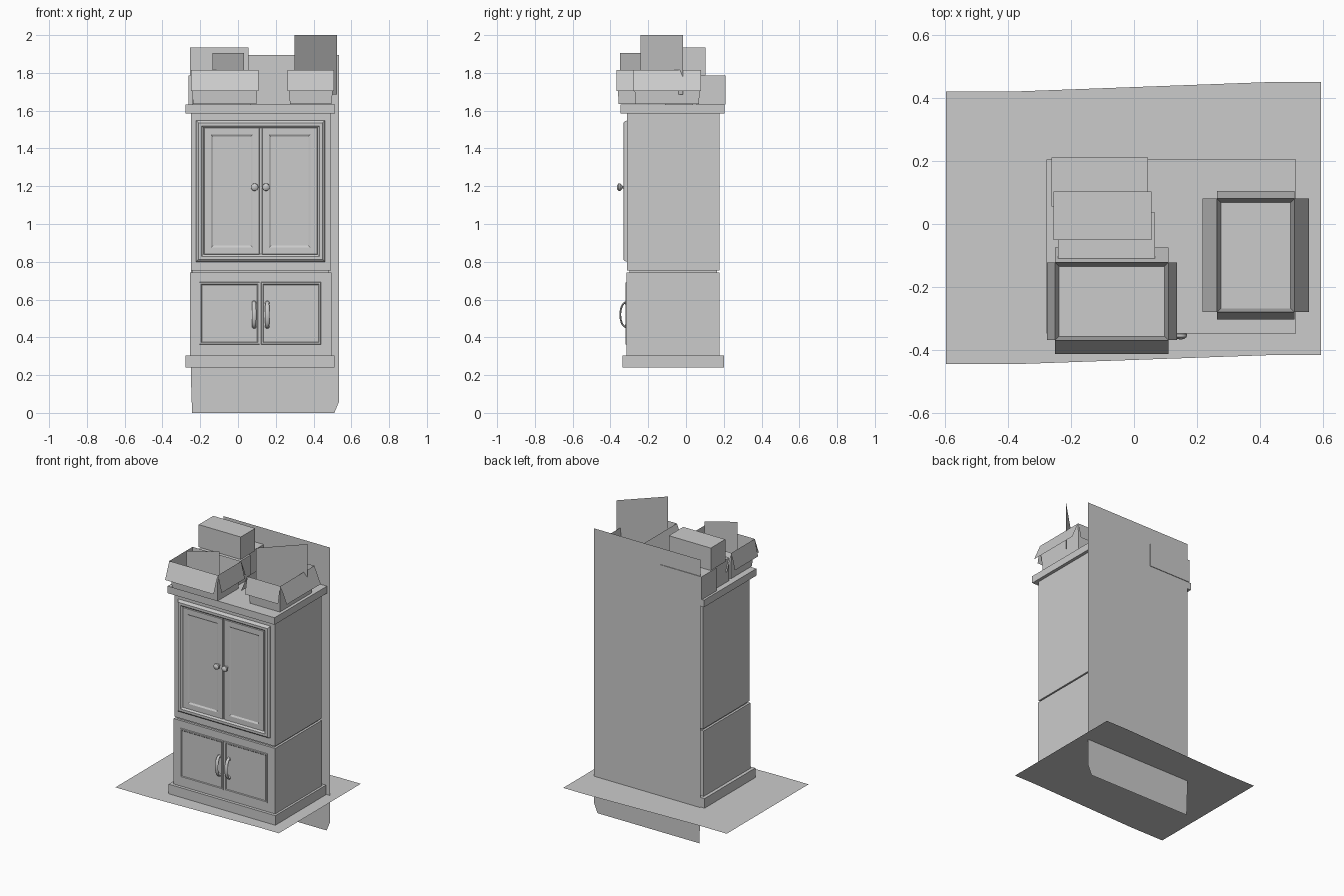
import bpy, bmesh, math
from mathutils import Vector

if "Cube" in bpy.data.objects:
    bpy.data.objects.remove(bpy.data.objects["Cube"])

grey = bpy.data.materials.new("plain_grey")
grey.diffuse_color = (0.6, 0.6, 0.6, 1)
grey.use_nodes = True
grey.node_tree.nodes["Principled BSDF"].inputs["Base Color"].default_value = grey.diffuse_color


def mesh_object(name, verts, faces, fix_normals=True):
    me = bpy.data.meshes.new(name)
    me.from_pydata(verts, [], faces)
    if fix_normals:
        bm = bmesh.new()
        bm.from_mesh(me)
        bmesh.ops.recalc_face_normals(bm, faces=bm.faces)
        bm.to_mesh(me)
        bm.free()
    ob = bpy.data.objects.new(name, me)
    bpy.context.collection.objects.link(ob)
    me.materials.append(grey)
    return ob


def box(name, x, y, z):
    v = [(a, b, c) for a in x for b in y for c in z]
    f = [(0, 1, 3, 2), (4, 6, 7, 5), (0, 4, 5, 1), (2, 3, 7, 6), (0, 2, 6, 4), (1, 5, 7, 3)]
    return mesh_object(name, v, f)


def sheet(name, points):
    return mesh_object(name, points, [tuple(range(len(points)))], False)


def stepped_panel(name, x, z, steps):
    """Front panel made of nested rectangles: (inset, y) per step."""
    v, f = [], []
    for d, y in steps:
        v += [(x[0] + d, y, z[0] + d), (x[1] - d, y, z[0] + d),
              (x[1] - d, y, z[1] - d), (x[0] + d, y, z[1] - d)]
    for i in range(len(steps) - 1):
        for k in range(4):
            a, b = i * 4 + k, i * 4 + (k + 1) % 4
            f.append((a, b, b + 4, a + 4))
    n = len(v)
    f.append((n - 4, n - 3, n - 2, n - 1))
    return mesh_object(name, v, f, False)


def smooth(ob):
    bpy.ops.object.select_all(action='DESELECT')
    ob.select_set(True)
    bpy.context.view_layer.objects.active = ob
    bpy.ops.object.shade_smooth_by_angle(angle=math.radians(40))


def open_box(name, x, y, flap, z0=1.635, z1=1.815, zf=1.705, taper=0.012):
    """Open carton; flap = outward reach of left, right, front, back flaps."""
    t = taper
    lo = [(x[0] + t, y[0] + t), (x[1] - t, y[0] + t), (x[1] - t, y[1] - t), (x[0] + t, y[1] - t)]
    hi = [(x[0], y[0]), (x[1], y[0]), (x[1], y[1]), (x[0], y[1])]
    v = [(a, b, z0) for a, b in lo] + [(a, b, z1) for a, b in hi]
    f = [(0, 3, 2, 1)] + [(k, (k + 1) % 4, (k + 1) % 4 + 4, k + 4) for k in range(4)]
    l, r, fr, bk = flap
    moves = [(0, -fr), (r, 0), (0, bk), (-l, 0)]
    for k, (dx, dy) in enumerate(moves):
        a, b = hi[k], hi[(k + 1) % 4]
        n = len(v)
        v += [(a[0] + dx, a[1] + dy, zf), (b[0] + dx, b[1] + dy, zf)]
        f.append((4 + k, n, n + 1, 4 + (k + 1) % 4))
    return mesh_object(name, v, f, False)


# Floor and back wall sheets
sheet("floor", [(-.595, -.443, .24), (-.35, -.443, .24), (.44, -.415, .24), (.592, -.415, .24),
                (.592, .45, .24), (.44, .45, .24), (-.37, .42, .24), (-.595, .42, .24)])
sheet("back_wall", [(-.243, .206, 0), (.51, .206, 0), (.535, .206, .06),
                    (.535, .206, 1.895), (-.25, .206, 1.895), (-.25, .206, .21)])

# Cabinet carcass
box("base_plinth", (-.277, .51), (-.335, .20), (.241, .305))
box("lower_body", (-.255, .495), (-.315, .177), (.305, .742))
box("body_gap", (-.24, .48), (-.30, .165), (.742, .754))
box("upper_body", (-.25, .492), (-.312, .177), (.754, 1.585))
box("crown_top", (-.277, .513), (-.347, .205), (1.585, 1.632))

# Upper door surround and its two doors
stepped_panel("upper_door_frame", (-.222, .46), (.80, 1.548),
              [(0, -.312), (.004, -.324), (.012, -.331), (.028, -.331), (.036, -.324), (.04, -.318)])
for side, x in (("left", (-.18, .115)), ("right", (.127, .42))):
    stepped_panel("upper_door_" + side, x, (.838, 1.51),
                  [(0, -.318), (.003, -.326), (.037, -.326), (.047, -.320), (.05, -.320)])

# Small mark on the left upper door
sheet("door_mark", [(-.094, -.322, 1.405), (-.094, -.322, 1.36), (-.086, -.322, 1.31), (-.086, -.322, 1.40)])

# Lower doors, as shallow panels with a raised bead
for side, x in (("left", (-.205, .115)), ("right", (.122, .44))):
    stepped_panel("lower_door_" + side, x, (.362, .692),
                  [(0, -.315), (.002, -.321), (.010, -.321), (.014, -.317)])

# Turned knobs
profile = [(.008, 0), (.007, .012), (.014, .016), (.020, .024), (.019, .033), (.011, .039), (0.001, .041)]
N = 16
for side, cx in (("left", .088), ("right", .148)):
    v = [(cx + r * math.cos(2 * math.pi * k / N), -.325 - d, 1.195 + r * math.sin(2 * math.pi * k / N))
         for r, d in profile for k in range(N)]
    f = [(i * N + k, i * N + (k + 1) % N, (i + 1) * N + (k + 1) % N, (i + 1) * N + k)
         for i in range(len(profile) - 1) for k in range(N)]
    f.append(tuple(range((len(profile) - 1) * N, len(profile) * N)))
    smooth(mesh_object("knob_" + side, v, f))

# Bowed pull handles, thicker in the middle, with round feet
M, K = 14, 10
for side, cx in (("left", .085), ("right", .155)):
    v, f = [], []
    for i in range(M + 1):
        t = i / M
        a = math.pi * t
        c = Vector((cx, -.316 - .032 * math.sin(a), .52 - .066 * math.cos(a)))
        nrm = Vector((0, -math.sin(a) * .066, -math.cos(a) * .032)).normalized()
        w = .008 + .004 * math.sin(a)
        for k in range(K):
            b = 2 * math.pi * k / K
            v.append(c + Vector((w * math.cos(b), 0, 0)) + nrm * (.005 * math.sin(b)))
    for i in range(M):
        for k in range(K):
            k2 = (k + 1) % K
            f.append((i * K + k, i * K + k2, (i + 1) * K + k2, (i + 1) * K + k))
    smooth(mesh_object("handle_" + side, v, f))
    for end, z in (("bottom", .458), ("top", .582)):
        bpy.ops.mesh.primitive_uv_sphere_add(segments=12, ring_count=8, radius=.012, location=(cx, -.317, z))
        foot = bpy.context.object
        foot.name = "handle_foot_%s_%s" % (side, end)
        foot.scale = (1, .6, 1)
        foot.data.materials.append(grey)
        smooth(foot)

# Closed cartons stacked on top
box("carton_back", (-.262, .045), (.055, .21), (1.632, 1.785))
box("carton_middle", (-.24, .067), (-.11, .037), (1.632, 1.785))
box("carton_upper", (-.255, .055), (-.05, .103), (1.785, 1.935))

# Open cartons with folded flaps, each holding an upright board
open_box("open_carton_left", (-.25, .109), (-.368, -.122), (.025, .027, .044, .047))
open_box("open_carton_right", (.263, .508), (-.279, .08), (.046, .047, .023, .025))
for name, (x0, y0), (x1, y1), z0, z1 in (
        ("board_left", (-.135, -.35), (.032, -.24), 1.65, 1.905),
        ("board_right", (.30, -.24), (.525, -.015), 1.685, 2.0)):
    sheet(name, [(x0, y0, z0), (x1, y1, z0), (x1, y1, z1), (x0, y0, z1)])
